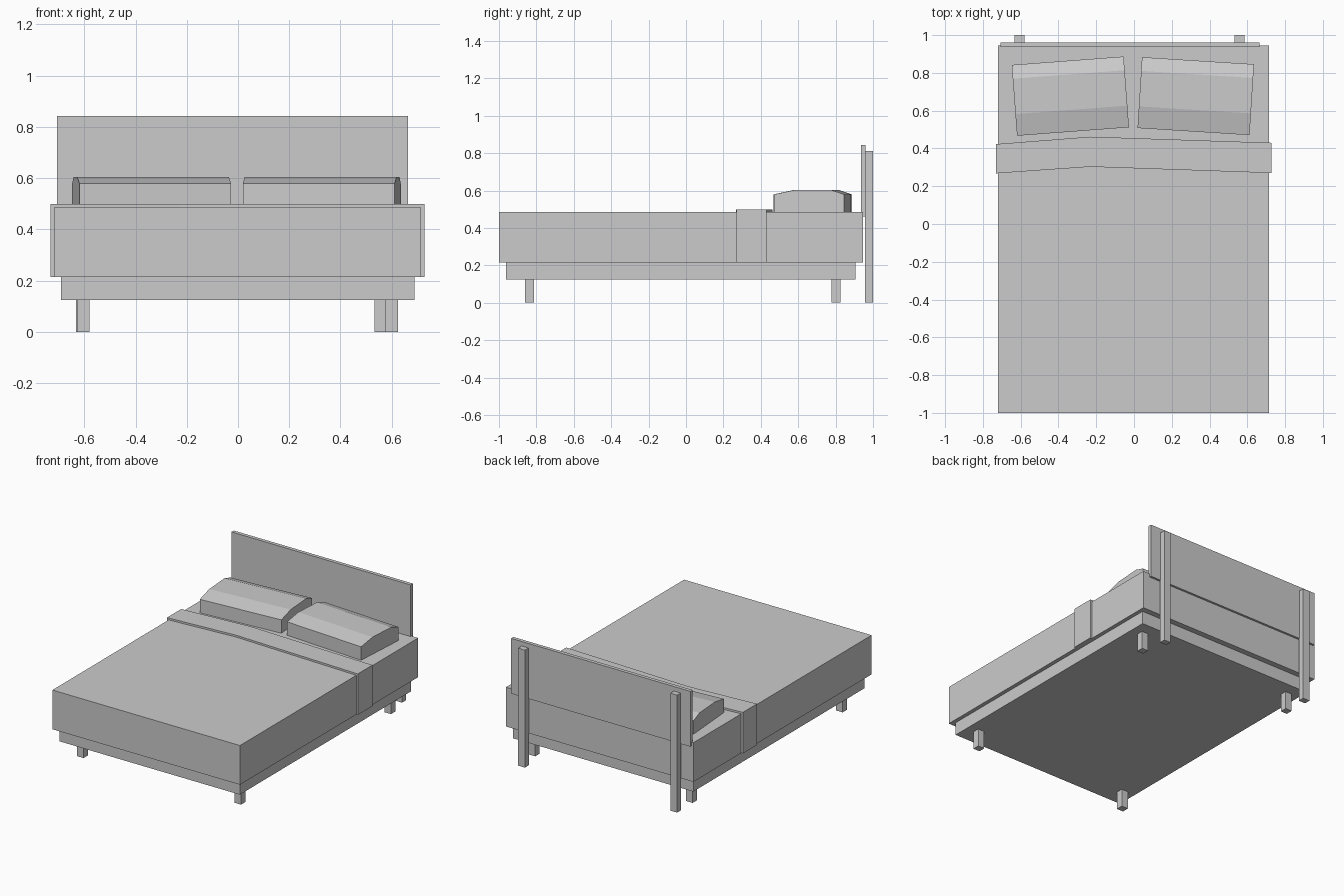
import bpy
import math
from mathutils import Matrix, Vector

if "Cube" in bpy.data.objects:
    bpy.data.objects.remove(bpy.data.objects["Cube"])


def prism(name, outline, axis, lo, hi, matrix=Matrix()):
    """Extrude a closed 2D outline: axis 'z' uses (x, y), axis 'x' uses (y, z)."""
    def place(p, h):
        return (p[0], p[1], h) if axis == 'z' else (h, p[0], p[1])
    n = len(outline)
    verts = [matrix @ Vector(place(p, h)) for h in (lo, hi) for p in outline]
    faces = [tuple(range(n))[::-1], tuple(range(n, 2 * n))]
    faces += [(i, (i + 1) % n, n + (i + 1) % n, n + i) for i in range(n)]
    mesh = bpy.data.meshes.new(name)
    mesh.from_pydata(verts, [], faces)
    obj = bpy.data.objects.new(name, mesh)
    bpy.context.collection.objects.link(obj)
    return obj


def box(name, x0, x1, y0, y1, z0, z1):
    return prism(name, [(x0, y0), (x1, y0), (x1, y1), (x0, y1)], 'z', z0, z1)


# Bed base and mattress
box("base", -0.69, 0.688, -0.963, 0.906, 0.125, 0.215)
box("mattress", -0.719, 0.715, -1.0, 0.946, 0.215, 0.486)

# Short legs under the base
for side, x in (("left", -0.604), ("right", 0.60)):
    for end, y in (("front", -0.836), ("back", 0.802)):
        box(f"{end}_{side}_leg", x - 0.025, x + 0.025, y - 0.024, y + 0.024, 0, 0.125)

# Headboard panel on two posts
box("headboard", -0.706, 0.664, 0.936, 0.961, 0.461, 0.843)
for side, x in (("left", -0.606), ("right", 0.558)):
    box(f"{side}_headboard_post", x - 0.026, x + 0.026, 0.957, 1.0, 0, 0.812)

# Folded blanket band, bent in plan, hanging down both sides
prism("blanket_fold", [(-0.731, 0.268), (-0.23, 0.303), (0.727, 0.27),
                       (0.727, 0.43), (-0.23, 0.462), (-0.731, 0.423)], 'z', 0.215, 0.499)

# Pillows: faceted side profile, each turned slightly
profile = [(-0.188, 0.486), (0.188, 0.486), (0.188, 0.579),
           (0.115, 0.604), (-0.073, 0.604), (-0.188, 0.579)]
for side, x, turn in (("left", -0.337, 4.3), ("right", 0.327, -3.6)):
    place = Matrix.Translation((x, 0.677, 0)) @ Matrix.Rotation(math.radians(turn), 4, 'Z')
    prism(f"{side}_pillow", profile, 'x', -0.297, 0.297, place)
